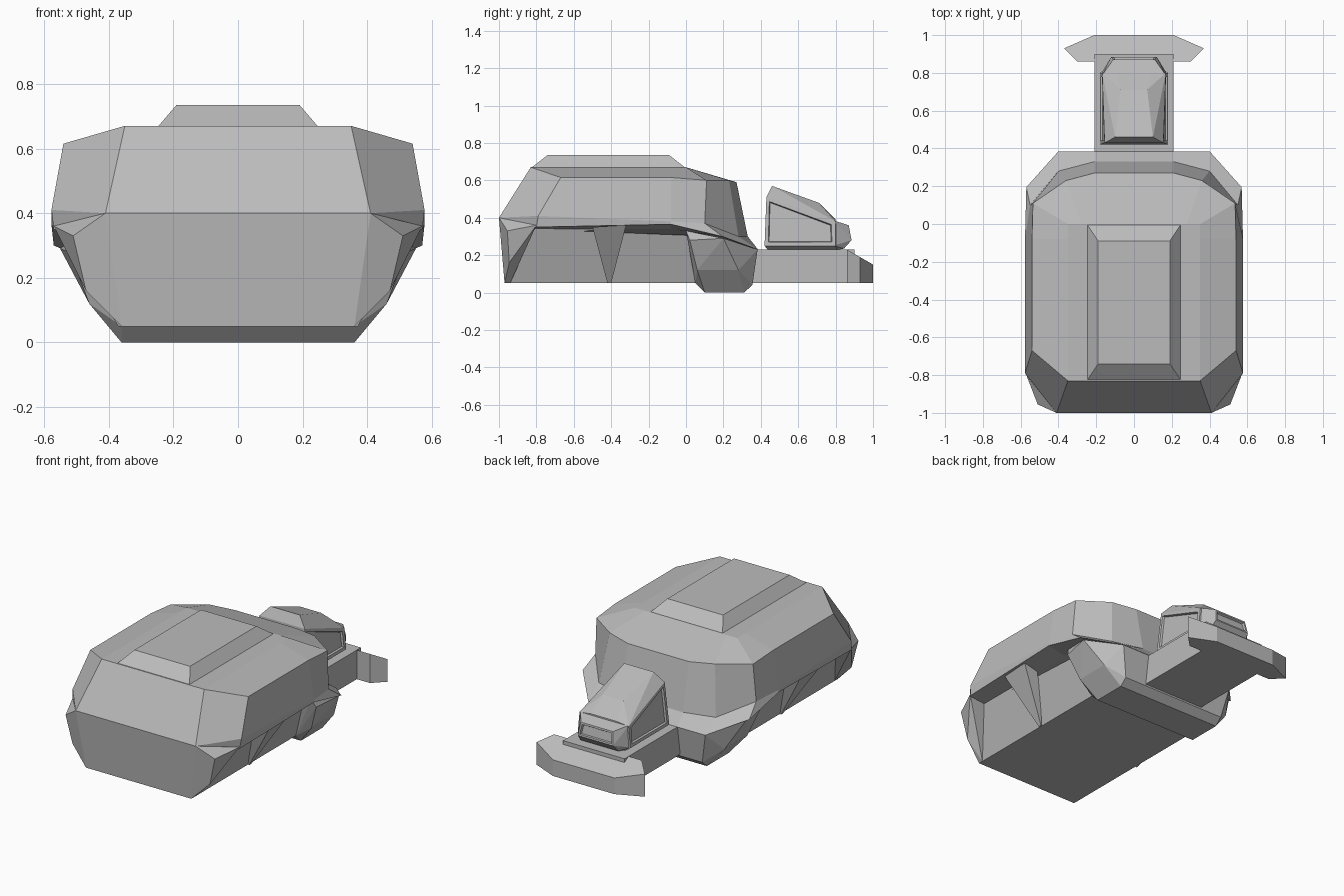
import bpy, bmesh, math

cube = bpy.data.objects.get("Cube")
if cube:
    bpy.data.objects.remove(cube, do_unlink=True)

grey = bpy.data.materials.new("plain_grey")
grey.use_nodes = True
GREY = (0.5, 0.5, 0.5, 1)
grey.diffuse_color = GREY
grey.node_tree.nodes["Principled BSDF"].inputs["Base Color"].default_value = GREY


def finish(name, bm):
    bmesh.ops.recalc_face_normals(bm, faces=bm.faces)
    mesh = bpy.data.meshes.new(name)
    bm.to_mesh(mesh)
    bm.free()
    mesh.materials.append(grey)
    obj = bpy.data.objects.new(name, mesh)
    bpy.context.collection.objects.link(obj)
    return obj


def hull(name, points, mirror=True, recess=None, width=0.03):
    """Convex solid from corner points, with optional recessed panels on faces chosen by rule."""
    bm = bmesh.new()
    for x, y, z in points:
        bm.verts.new((x, y, z))
        if mirror:
            bm.verts.new((-x, y, z))
    result = bmesh.ops.convex_hull(bm, input=bm.verts)
    loose = [v for v in bm.verts if not v.link_faces]
    bmesh.ops.delete(bm, geom=loose, context='VERTS')
    bmesh.ops.recalc_face_normals(bm, faces=bm.faces)
    bmesh.ops.dissolve_limit(bm, angle_limit=math.radians(2), verts=bm.verts, edges=bm.edges)
    if recess:
        bm.normal_update()
        panels = [f for f in bm.faces if recess(f)]
        bmesh.ops.inset_individual(bm, faces=panels, thickness=width)
        bmesh.ops.inset_individual(bm, faces=panels, thickness=0.006, depth=-0.012)
    return finish(name, bm)


def loft(name, rings):
    """Skin between half rings (rear to front on +x), each closed by its mirror image."""
    bm = bmesh.new()
    loops = []
    for ring in rings:
        full = ring + [(-x, y, z) for x, y, z in reversed(ring)]
        loops.append([bm.verts.new(p) for p in full])
    count = len(loops[0])
    for low, high in zip(loops, loops[1:]):
        for i in range(count):
            j = (i + 1) % count
            bm.faces.new((low[i], low[j], high[j], high[i]))
    bm.faces.new(loops[0])
    # Roof cap as strips across the mirrored pairs
    top = loops[-1]
    for i in range(count // 2 - 1):
        bm.faces.new((top[i], top[i + 1], top[-2 - i], top[-1 - i]))
    bmesh.ops.remove_doubles(bm, verts=bm.verts, dist=0.0005)
    return finish(name, bm)


# Big faceted body shell, from the underside up to the roof
underside = [(.36, -.93, .33), (.45, -.85, .34), (.46, -.08, .34), (.46, .15, .3), (.36, .35, .23), (.2, .35, .23)]
lip = [(.41, -.985, .34), (.57, -.8, .35), (.577, -.08, .365), (.57, .195, .3), (.4, .385, .23), (.21, .385, .23)]
waist = [(.41, -1, .4), (.577, -.79, .41), (.577, -.08, .38), (.55, .1, .37), (.4, .28, .3), (.21, .33, .3)]
shoulder = [(.35, -.83, .67), (.54, -.67, .615), (.54, -.08, .615), (.535, .11, .6), (.36, .23, .6), (.21, .27, .59)]
roof = [(.35, -.83, .67), (.35, -.67, .67), (.35, -.08, .67), (.35, 0, .67), (.28, 0, .67), (.21, 0, .67)]
loft("body_shell", [underside, lip, waist, shoulder, roof])

# Raised roof ridge
hull("roof_ridge", [(.25, -.83, .665), (.25, 0, .665), (.19, -.74, .735), (.19, -.09, .735)])

# Recessed lower hull
hull("lower_hull", [(.36, -.97, .05), (.36, .15, .05), (.46, -.9, .35), (.46, .15, .35)])

# Rear skirt with chamfered corners
hull("rear_skirt", [(.41, -1, .4), (.36, -.97, .05), (.51, -.955, .33), (.47, -.945, .16),
                    (.57, -.8, .36), (.5, -.89, .33), (.36, -.94, .05)])

# Tapered side ribs
for name, side in (("left_rib", 1), ("right_rib", -1)):
    hull(name, [(side * x, y, z) for x, y, z in (
        (.56, -.5, .35), (.56, -.32, .36), (.44, -.5, .35), (.44, -.32, .36),
        (.37, -.42, .05), (.37, -.4, .05), (.34, -.41, .05))], mirror=False)

# Fender block beneath the shell
hull("fender_block", [(.36, .1, 0), (.36, .31, 0), (.36, .355, .04), (.4, .383, .23), (.36, .05, .05),
                      (.46, .06, .12), (.46, .28, .12), (.52, .02, .28), (.55, .2, .29), (.5, 0, .33)])

# Chassis tongue and swept bumper
hull("chassis", [(.21, y, z) for y in (.3, .9) for z in (.05, .23)] )
plan = [(.21, 1), (.37, .93), (.3, .86), (.21, .87)]
hull("bumper", [p for x, y in plan for p in ((x, y, .05), (x, y, .15 + (1 - y) * .57))])

# Small cab with recessed side windows
hull("cab", [(.14, .44, .225), (.14, .81, .225), (.18, .42, .25), (.18, .8, .25),
             (.155, .43, .51), (.168, .8, .38), (.1, .46, .57), (.07, .71, .48), (.09, .8, .39)],
     recess=lambda f: abs(f.normal.x) > .95, width=.028)

# Cab nose with recessed windscreen
hull("cab_nose", [(.14, .79, .225), (.13, .845, .235), (.178, .79, .25), (.167, .79, .385),
                  (.11, .87, .36), (.12, .885, .28)],
     recess=lambda f: f.normal.y > .9, width=.015)
